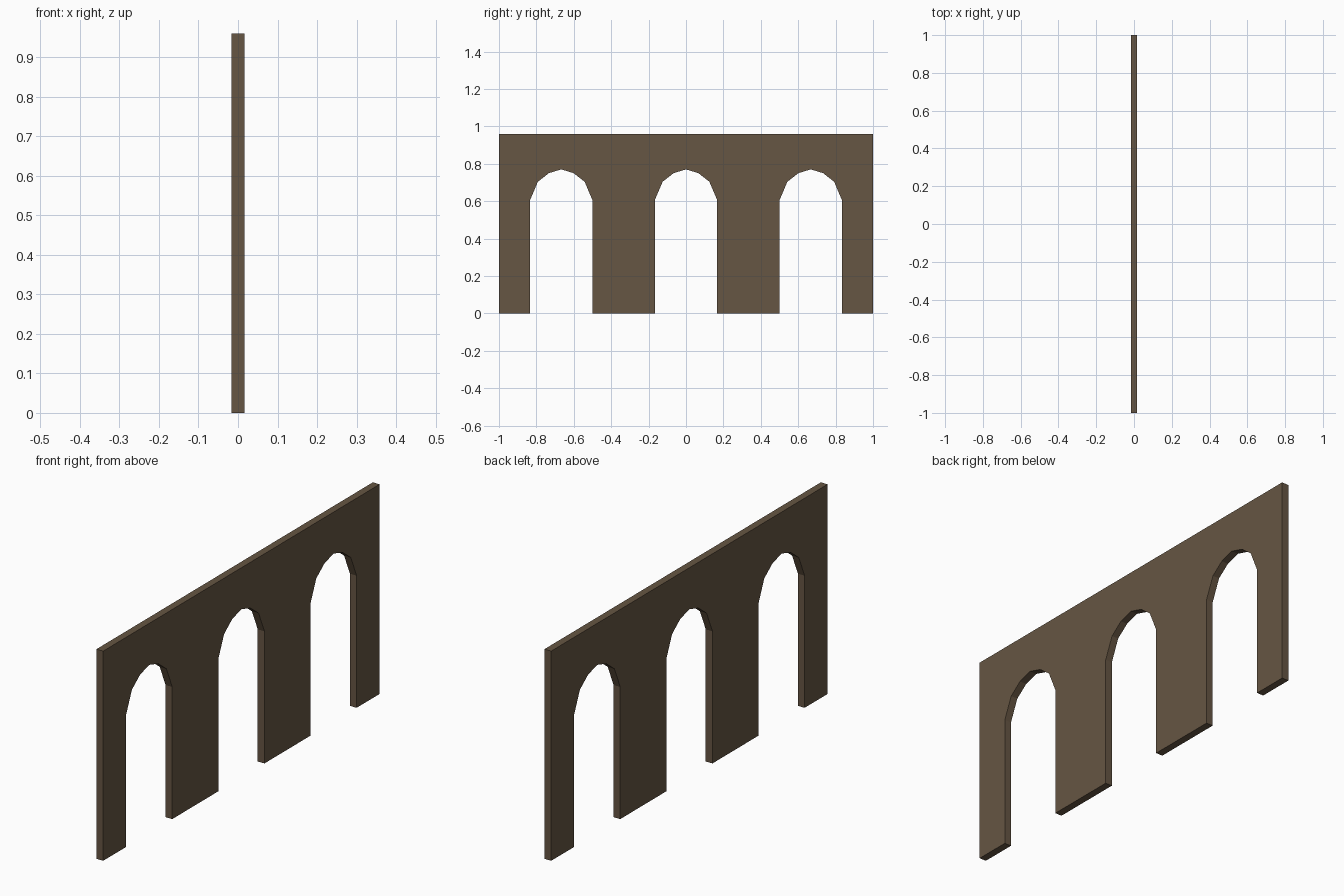
import bpy, bmesh

if "Cube" in bpy.data.objects:
    bpy.data.objects.remove(bpy.data.objects["Cube"])

HALF_T = 0.017      # half wall thickness
HEIGHT = 0.96
ARCH_YS = (-0.667, 0.0, 0.667)

# Stone colour
stone = bpy.data.materials.new("brown_stone")
stone.diffuse_color = (0.133, 0.092, 0.056, 1.0)
stone.use_nodes = True
stone.node_tree.nodes["Principled BSDF"].inputs["Base Color"].default_value = stone.diffuse_color

# Half of one opening, from floor to crown (offset from centre, height)
half = [(-0.167, 0.0), (-0.167, 0.605), (-0.125, 0.704), (-0.066, 0.75)]
opening = half + [(0.0, 0.77)] + [(-y, z) for y, z in reversed(half)]

# Wall outline: along the bottom through each opening, then over the top
outline = [(-1.0, 0.0)]
for cy in ARCH_YS:
    outline += [(cy + y, z) for y, z in opening]
outline += [(1.0, 0.0), (1.0, HEIGHT), (-1.0, HEIGHT)]

# Extrude the outline through the wall thickness
bm = bmesh.new()
face = bm.faces.new([bm.verts.new((-HALF_T, y, z)) for y, z in outline])
ext = bmesh.ops.extrude_face_region(bm, geom=[face], use_keep_orig=True)
moved = [g for g in ext["geom"] if isinstance(g, bmesh.types.BMVert)]
bmesh.ops.translate(bm, vec=(2 * HALF_T, 0, 0), verts=moved)
bmesh.ops.recalc_face_normals(bm, faces=bm.faces)

mesh = bpy.data.meshes.new("arcade_wall")
bm.to_mesh(mesh)
bm.free()
mesh.materials.append(stone)
wall = bpy.data.objects.new("arcade_wall", mesh)
bpy.context.collection.objects.link(wall)
